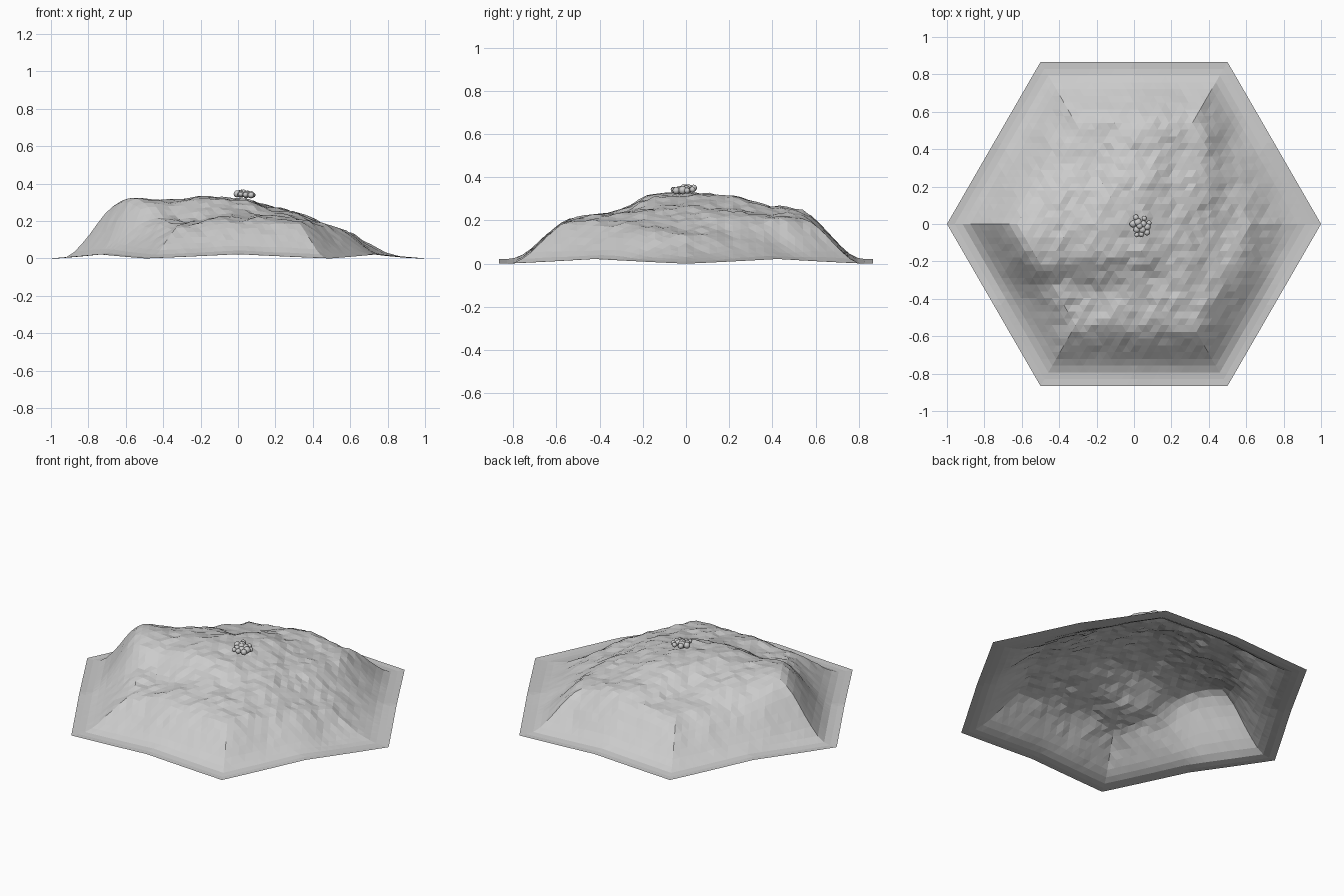
import bpy, bmesh, math, random
from mathutils import Vector, noise

if "Cube" in bpy.data.objects:
    bpy.data.objects.remove(bpy.data.objects["Cube"])

random.seed(4)
N = 24                      # triangles along each hexagon side
ROW = math.sqrt(3) / 2


def material(name, rgb):
    m = bpy.data.materials.new(name)
    m.diffuse_color = (*rgb, 1)
    m.use_nodes = True
    m.node_tree.nodes["Principled BSDF"].inputs["Base Color"].default_value = m.diffuse_color
    return m


stone = material("stone grey", (0.6, 0.6, 0.6))

# Plateau heights (x, y, z), blended smoothly over the tile
HILLS = [
    (-.35, .62, .18), (-.18, .6, .21), (.05, .6, .24), (.35, .6, .21),
    (-.55, .37, .19), (-.27, .38, .215), (.05, .38, .272), (.3, .37, .225), (.55, .35, .145),
    (-.62, .17, .23), (-.3, .18, .28), (0, .18, .32), (.3, .17, .25), (.6, .17, .13),
    (-.62, 0, .315), (-.4, 0, .30), (-.2, 0, .343), (0, 0, .322), (.2, 0, .275),
    (.4, 0, .205), (.58, 0, .13), (.75, 0, .07),
    (-.6, -.14, .335), (-.5, -.14, .335), (-.36, -.14, .30), (-.2, -.16, .33), (0, -.14, .305),
    (.25, -.13, .26), (.5, -.13, .175),
    (-.48, -.34, .20), (-.27, -.35, .185), (-.05, -.35, .23), (.2, -.33, .228), (.45, -.33, .185),
    (-.35, -.6, .175), (0, -.6, .20), (.32, -.6, .20),
]


def plateau(x, y):
    total = weight = 0
    for hx, hy, hz in HILLS:
        w = math.exp(-((x - hx) ** 2 + (y - hy) ** 2) / (2 * .095 ** 2)) + 1e-9
        total += w * hz
        weight += w
    return total / weight


def height(x, y):
    # distance to the nearest hexagon side gives the bank around the rim
    d = ROW - max(abs(y), ROW * abs(x) + abs(y) / 2)
    t = min(max((d - .045) / .30, 0), 1)
    bank = t * t * (3 - 2 * t)
    # rim lifts a little at the middle of every side
    sector = (math.degrees(math.atan2(y, x)) % 60) / 60
    rim = .022 * max(0, 1 - abs(2 * sector - 1))
    rough = .010 * noise.noise(Vector((x * 9, y * 9, 3))) + random.uniform(-.006, .006)
    return rim * (1 - bank) + bank * (plateau(x, y) + rough)


# Hexagonal terrain sheet on a triangular lattice
bm = bmesh.new()
grid = {}
for j in range(-N, N + 1):
    for i in range(-N, N + 1):
        if abs(i + j) <= N:
            x, y = (i + j / 2) / N, j * ROW / N
            grid[i, j] = bm.verts.new((x, y, height(x, y)))
for j in range(-N, N):
    for i in range(-N - 1, N + 1):
        for tri in (((i, j), (i + 1, j), (i, j + 1)),
                    ((i + 1, j), (i + 1, j + 1), (i, j + 1))):
            if all(k in grid for k in tri):
                bm.faces.new([grid[k] for k in tri])
mesh = bpy.data.meshes.new("terrain_tile")
bm.to_mesh(mesh)
bm.free()
mesh.materials.append(stone)
bpy.context.collection.objects.link(bpy.data.objects.new("terrain_tile", mesh))

# Small cluster of pebbles hovering on the summit: x, y, z, radius
PEBBLES = [
    (.02, .01, .346, .022), (-.005, .0, .345, .019), (.05, .0, .344, .019),
    (.07, -.015, .340, .020), (.045, -.03, .340, .020), (.015, -.03, .342, .018),
    (.07, -.045, .338, .017), (.04, -.055, .340, .015), (.015, -.058, .343, .013),
    (.01, .035, .350, .016), (.055, .03, .343, .014), (.08, .005, .338, .014),
    (.03, -.01, .350, .018),
]
bm = bmesh.new()
for x, y, z, r in PEBBLES:
    made = bmesh.ops.create_icosphere(bm, subdivisions=2, radius=r)
    bmesh.ops.translate(bm, verts=made["verts"], vec=(x, y, z))
for f in bm.faces:
    f.smooth = True
mesh = bpy.data.meshes.new("pebble_cluster")
bm.to_mesh(mesh)
bm.free()
mesh.materials.append(stone)
bpy.context.collection.objects.link(bpy.data.objects.new("pebble_cluster", mesh))
